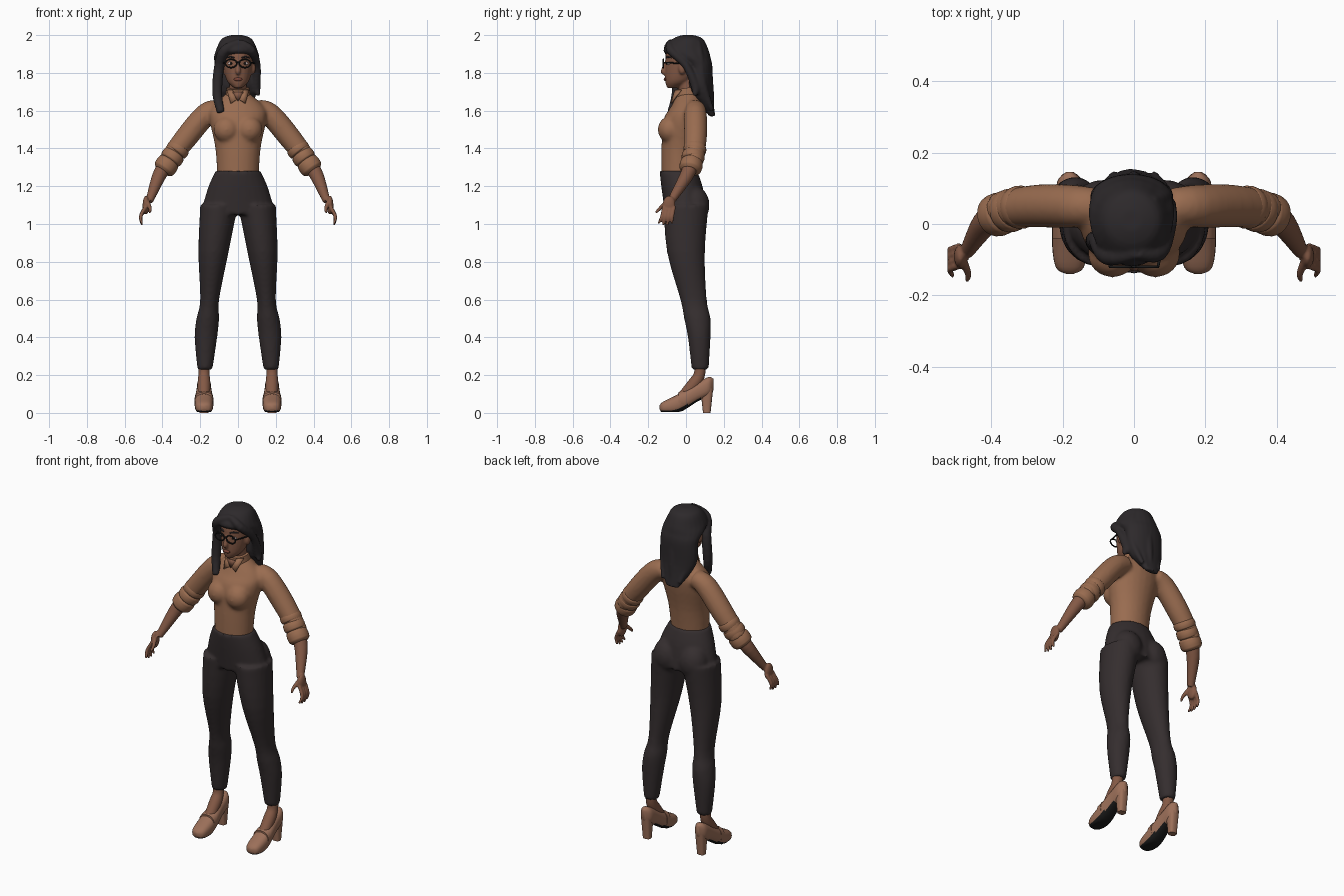
import bpy, bmesh, math
from mathutils import Vector, Matrix

old = bpy.data.objects.get("Cube")
if old:
    bpy.data.objects.remove(old, do_unlink=True)


def material(name, *rgb):
    m = bpy.data.materials.new(name)
    m.use_nodes = True
    m.diffuse_color = (*rgb, 1)
    node = next(n for n in m.node_tree.nodes if n.type == 'BSDF_PRINCIPLED')
    node.inputs["Base Color"].default_value = (*rgb, 1)
    node.inputs["Roughness"].default_value = .8
    return m


SHIRT = material("shirt tan", .32, .15, .08)
SKIN = material("skin brown", .23, .1, .06)
TROUSER = material("trouser charcoal", .035, .027, .028)
HAIR = material("hair black brown", .026, .022, .024)
SHOE = material("shoe leather", .33, .16, .1)
BLACK = material("frame and sole black", .01, .01, .01)
WHITE = material("eye white", .6, .5, .5)
LIP = material("lip rose", .2, .06, .04)

X, Y, Z = Vector((1, 0, 0)), Vector((0, 1, 0)), Vector((0, 0, 1))
LEVEL, UPRIGHT, SIDEWAYS = (X, Y), (X, Z), (Y, Z)
ONE, BOTH = (1,), (1, -1)


def at_x(x, *rows):
    """Rings that share one x position."""
    return [(x, *row) for row in rows]


def refine(rows, steps):
    """Catmull-Rom interpolation of rings; a single radius makes a round ring."""
    rows = [tuple(r) if len(r) == 5 else (*r, r[-1]) for r in rows]
    padded = [rows[0], *rows, rows[-1]]
    out = []
    for before, start, end, after in zip(padded, padded[1:], padded[2:], padded[3:]):
        for i in range(steps):
            t = i / steps
            out.append([q + t * (r - p) / 2 + t * t * (2 * p - 5 * q + 4 * r - s) / 2
                        + t ** 3 * (3 * q - p - 3 * r + s) / 2
                        for p, q, r, s in zip(before, start, end, after)])
    return out + [rows[-1]]


def loft(bm, rows, axes=None, sides=ONE, count=24, steps=4, power=1):
    """Skin rings (x, y, z, radius, radius); without axes they follow the path."""
    rows = refine(rows, steps)
    centres = [Vector(r[:3]) for r in rows]
    last = len(rows) - 1
    for side in sides:
        rings = []
        for i, row in enumerate(rows):
            if axes:
                u, v = axes
            else:
                along = (centres[min(i + 1, last)] - centres[max(i - 1, 0)]).normalized()
                u = along.cross(Y + Z * .3).normalized()
                v = along.cross(u)
            ring = []
            for k in range(count):
                angle = math.tau * k / count
                c, s = (math.copysign(abs(f) ** power, f) for f in (math.cos(angle), math.sin(angle)))
                p = centres[i] + u * c * row[3] + v * s * row[4]
                ring.append(bm.verts.new((p.x * side, p.y, p.z)))
            rings.append(ring)
        for lower, upper in zip(rings, rings[1:]):
            for k in range(count):
                after = (k + 1) % count
                bm.faces.new((lower[k], lower[after], upper[after], upper[k]))
        bm.faces.new(rings[0])
        bm.faces.new(rings[-1])


def blob(bm, position, size, sides=ONE):
    """Ellipsoid, optionally mirrored."""
    for side in sides:
        x, y, z = position
        place = Matrix.Translation((x * side, y, z)) @ Matrix.Diagonal((*size, 1))
        bmesh.ops.create_uvsphere(bm, u_segments=20, v_segments=12, radius=1, matrix=place)


def plate(bm, corners, sides=ONE):
    for side in sides:
        bm.faces.new([bm.verts.new((x * side, y, z)) for x, y, z in corners])


def finish(bm, name, colours, voxel=0, soften=3, rule=None, thickness=0):
    """Turn the mesh into a smooth shaded object, optionally blended into one skin."""
    bmesh.ops.recalc_face_normals(bm, faces=bm.faces[:])
    for face in bm.faces:
        face.smooth = True
        face.normal_update()
        if rule:
            face.material_index = rule(face)
    mesh = bpy.data.meshes.new(name)
    bm.to_mesh(mesh)
    bm.free()
    mesh.set_sharp_from_angle(angle=math.radians(50))
    for colour in colours:
        mesh.materials.append(colour)
    ob = bpy.data.objects.new(name, mesh)
    bpy.context.collection.objects.link(ob)
    if voxel:
        blend = ob.modifiers.new("blend", 'REMESH')
        blend.mode, blend.voxel_size, blend.use_smooth_shade = 'VOXEL', voxel, True
        smooth = ob.modifiers.new("soften", 'SMOOTH')
        smooth.factor, smooth.iterations = .5, soften
    if thickness:
        ob.modifiers.new("thickness", 'SOLIDIFY').thickness = thickness


# Shirt: torso, bust and sleeves blended together
bm = bmesh.new()
loft(bm, at_x(0, (-.04, 1.24, .11, .09), (-.03, 1.4, .12, .1), (-.01, 1.55, .15, .11),
              (.01, 1.62, .14, .09), (.01, 1.7, .05, .05)), LEVEL)
blob(bm, (.06, -.085, 1.5), (.07, .065, .07), BOTH)
loft(bm, [(.1, .05, 1.61, .05), (.17, .05, 1.58, .06), (.28, .05, 1.45, .06), (.38, .04, 1.32, .05)],
     sides=BOTH)
finish(bm, "shirt", [SHIRT], voxel=.01, soften=6)

# Sleeve folds and rolled cuffs, swelling along the lower sleeve
bm = bmesh.new()
sleeve_start, sleeve_end = Vector((.28, .06, 1.45)), Vector((.4, .02, 1.28))
for first, final in ((.2, .45), (.42, .7), (.65, 1)):
    rows = []
    for k in range(7):
        t = k / 6
        point = sleeve_start.lerp(sleeve_end, first + (final - first) * t)
        rows.append((*point, .045 + .016 * math.sin(math.pi * t) ** .4))
    loft(bm, rows, sides=BOTH)
finish(bm, "rolled_cuffs", [SHIRT])

# Collar band, folded points and open neck
bm = bmesh.new()
loft(bm, at_x(0, (.01, 1.66, .07), (0, 1.72, .06)))
finish(bm, "collar_band", [SHIRT])
bm = bmesh.new()
plate(bm, [(.03, -.06, 1.71), (.06, -.03, 1.71), (.04, -.08, 1.64), (.01, -.075, 1.66)], BOTH)
finish(bm, "collar_points", [SHIRT], thickness=.008)
bm = bmesh.new()
plate(bm, [(-.03, -.065, 1.7), (.03, -.065, 1.7), (0, -.07, 1.65)])
finish(bm, "neck_opening", [SKIN], thickness=.003)

# Trousers: hips, seat and two legs
bm = bmesh.new()
loft(bm, at_x(0, (-.04, 1.28, .12, .1), (-.02, 1.19, .16, .11), (0, 1.05, .2, .11)), LEVEL)
blob(bm, (.085, .045, 1.1), (.085, .08, .1), BOTH)
loft(bm, [(.1, 0, 1.1, .1, .12), (.13, 0, .85, .08, .1), (.15, .04, .6, .05, .07),
          (.16, .06, .5, .06, .07), (.17, .07, .4, .06, .06), (.175, .075, .23, .04, .045)], LEVEL, BOTH)
finish(bm, "trousers", [TROUSER], voxel=.01, soften=5)

# Forearms and hands with curled fingers
bm = bmesh.new()
loft(bm, [(.38, .03, 1.32, .04), (.42, 0, 1.25, .036), (.47, -.08, 1.12, .02)], sides=BOTH)
blob(bm, (.487, -.09, 1.1), (.018, .034, .05), BOTH)
for finger in range(4):
    spread = finger - 1.5
    y = -.09 + spread * .018
    tip = .99 + .008 * abs(spread)
    loft(bm, [(.49, y, 1.09, .01), (.515, y - .01, 1.04, .01), (.508, y - .02 + spread * .006, tip, .006)],
         sides=BOTH, count=10)
loft(bm, [(.48, -.1, 1.12, .012), (.465, -.14, 1.08, .01), (.47, -.16, 1.06, .006)], sides=BOTH, count=10)
finish(bm, "forearms_and_hands", [SKIN], voxel=.005, soften=2)


# Feet and heeled shoes with straps
def is_sole(face):
    return int(face.normal.z < -.5 and face.calc_center_median().y < .08)


for side, label in zip(BOTH, ("left", "right")):
    bm = bmesh.new()
    loft(bm, at_x(.18, (.075, .26, .03), (.07, .2, .03), (.04, .15, .034), (-.02, .08, .03)),
         sides=(side,))
    finish(bm, label + "_foot", [SKIN])
    bm = bmesh.new()
    loft(bm, at_x(.18, (-.14, .03, .01, .01), (-.12, .03, .04, .03), (-.04, .05, .05, .05),
                  (.06, .11, .04, .05), (.12, .14, .035, .05), (.146, .15, .01, .03)),
         UPRIGHT, (side,), power=.8)
    for vert in bm.verts:
        vert.co.z = max(vert.co.z, .004)
    finish(bm, label + "_shoe", [SHOE, BLACK], rule=is_sole)
    bm = bmesh.new()
    loft(bm, at_x(.18, (.11, 0, .023, .02), (.11, .13, .03, .034)), LEVEL, (side,), power=.7)
    finish(bm, label + "_heel", [SHOE])
    bm = bmesh.new()
    loft(bm, at_x(.18, (-.04, .06, .05, .05), (-.01, .07, .05, .05)), UPRIGHT, (side,), power=.8)
    finish(bm, label + "_strap", [SHOE])

# Head with neck, nose and ears
bm = bmesh.new()
loft(bm, at_x(0, (-.07, 1.72, .02, .03), (-.04, 1.76, .06, .07), (-.01, 1.85, .08, .1),
              (0, 1.92, .08, .1), (.01, 1.98, .04, .05)), LEVEL)
loft(bm, at_x(0, (.02, 1.64, .05), (0, 1.78, .045)))
loft(bm, at_x(0, (-.104, 1.86, .008), (-.12, 1.81, .014), (-.11, 1.795, .01)), count=12)
blob(bm, (.08, -.02, 1.825), (.013, .02, .033), BOTH)
finish(bm, "head", [SKIN], voxel=.006)

# Eyes, brows and lips
bm = bmesh.new()
blob(bm, (.037, -.09, 1.85), (.016, .013, .008), BOTH)
finish(bm, "eyes", [WHITE])
bm = bmesh.new()
blob(bm, (.037, -.1, 1.85), (.007, .006, .007), BOTH)
finish(bm, "irises", [BLACK])
bm = bmesh.new()
loft(bm, [(.02, -.106, 1.88, .004), (.04, -.097, 1.885, .005), (.06, -.077, 1.88, .003)],
     sides=BOTH, count=8)
finish(bm, "eyebrows", [HAIR])
bm = bmesh.new()
blob(bm, (0, -.11, 1.766), (.023, .008, .009))
finish(bm, "lips", [LIP])

# Round glasses with bridge and temples
bm = bmesh.new()
rim = []
for k in range(17):
    angle = math.tau * k / 16
    rim.append((.037 + .03 * math.cos(angle), -.12, 1.85 + .022 * math.sin(angle), .004))
loft(bm, rim, sides=BOTH, count=8, steps=2)
loft(bm, [(-.01, -.12, 1.856, .003), (.01, -.12, 1.856, .003)], SIDEWAYS, count=8)
loft(bm, [(.067, -.12, 1.855, .004), (.09, -.02, 1.85, .004)], UPRIGHT, BOTH, count=8)
finish(bm, "glasses", [BLACK])

# Hair: swept crown, long back, two side locks and back waves
bm = bmesh.new()
loft(bm, at_x(-.007, (.01, 2, .03, .03), (.01, 1.98, .08, .08), (0, 1.92, .11, .12),
              (.03, 1.88, .12, .1), (.07, 1.83, .115, .07), (.08, 1.7, .11, .06),
              (.14, 1.57, .04, .015)), LEVEL)
loft(bm, [(.01, -.08, 1.96, .02), (-.07, -.09, 1.92, .027), (-.1, -.05, 1.83, .027),
          (-.11, -.05, 1.69, .026), (-.09, -.08, 1.59, .02)])
loft(bm, [(.01, -.08, 1.96, .02), (.07, -.08, 1.92, .024), (.1, 0, 1.84, .02),
          (.095, .05, 1.73, .024), (.11, .045, 1.68, .01)])
for wave in range(-2, 3):
    x = wave * .04
    inset = abs(x) * .4
    loft(bm, [(x * .6, .06, 1.96, .02), (x, .105 - inset, 1.86, .026), (x, .12 - inset, 1.73, .026),
              (x * .7, .14, 1.57 + inset, .01)], count=12)
finish(bm, "hair", [HAIR], voxel=.007, soften=2)
